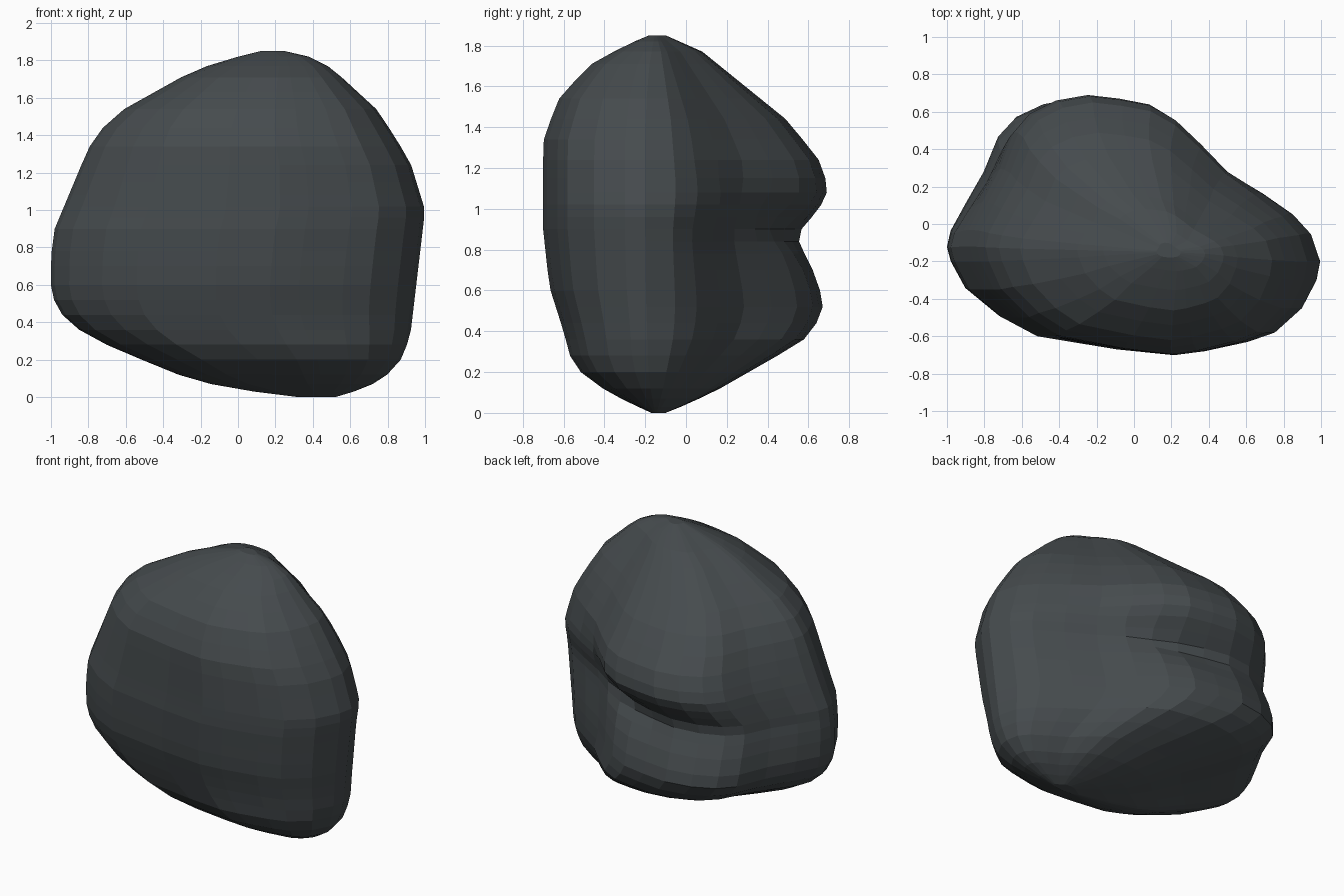
import bpy, bmesh, math

if "Cube" in bpy.data.objects:
    bpy.data.objects.remove(bpy.data.objects["Cube"])

# plan outline of the boulder (x, y), counter-clockwise from the right tip
PLAN = [(1, -.2), (.95, -.05), (.85, .06), (.68, .18), (.5, .3), (.35, .44), (.2, .57),
        (.05, .65), (-.12, .68), (-.3, .7), (-.48, .67), (-.63, .6), (-.72, .5), (-.8, .3),
        (-.9, .12), (-.98, -.03), (-1, -.12), (-.98, -.2), (-.9, -.35), (-.72, -.5),
        (-.53, -.6), (-.1, -.67), (.2, -.7), (.36, -.68), (.6, -.63), (.75, -.58),
        (.9, -.45), (.98, -.3)]

# side limits as (height, position)
LEFT = [(0, .32), (.04, 0), (.09, -.25), (.2, -.52), (.32, -.8), (.42, -.93), (.55, -1),
        (.75, -1), (.9, -.98), (1.33, -.8), (1.5, -.68), (1.74, -.25), (1.8, -.08), (1.85, .12)]
RIGHT = [(0, .52), (.03, .62), (.09, .77), (.2, .87), (.32, .92), (1, 1), (1.26, .92),
         (1.53, .75), (1.76, .5), (1.83, .36), (1.85, .25)]
FRONT = [(0, -.17), (.06, -.3), (.16, -.48), (.25, -.56), (.4, -.6), (.62, -.67), (.9, -.7),
         (1.33, -.7), (1.53, -.63), (1.7, -.48), (1.8, -.3), (1.85, -.18)]
BACK = [(0, -.1), (.04, 0), (.11, .15), (.35, .57), (.48, .67), (.56, .67), (.83, .58),
        (.89, .58), (1.06, .69), (1.13, .69), (1.24, .65), (1.43, .5), (1.77, .08), (1.85, -.1)]
LEVELS = [0, .03, .07, .12, .2, .28, .36, .44, .52, .6, .7, .78, .84, .9, .96, 1.02, 1.08,
          1.15, 1.24, 1.34, 1.44, 1.54, 1.63, 1.71, 1.77, 1.82, 1.85]
RIDGE = -.15


def at(table, z):
    for (z0, v0), (z1, v1) in zip(table, table[1:]):
        if z <= z1:
            return v0 + (v1 - v0) * (z - z0) / (z1 - z0)
    return table[-1][1]


def ring_point(px, py, z):
    x0, x1 = at(LEFT, z), at(RIGHT, z)
    back = max(0, (py - RIDGE) / .85)
    # the underside slopes up towards the back left
    px = min(1, px + .35 * back * max(0, 1 - z / .5))
    x = x0 + (px + 1) / 2 * (x1 - x0)
    if py < RIDGE:
        y = RIDGE + (py - RIDGE) * (RIDGE - at(FRONT, z)) / .55
    else:
        y = RIDGE + (at(BACK, z) - RIDGE) * back
        # crescent groove under the back bulge, rising to the right
        line = .85 + .45 * max(0, x + .1) ** 1.5
        groove = math.exp(-((z - line) / .1) ** 2) * min(1, back * 1.3)
        y -= .07 * groove * (.3 + .7 * math.exp(-((x - .15) / .3) ** 2))
    return x, y, z


# boulder: stacked rings closed at both ends
bm = bmesh.new()
rings = [[bm.verts.new(ring_point(x, y, z)) for x, y in PLAN] for z in LEVELS]
n = len(PLAN)
for a, b in zip(rings, rings[1:]):
    for i in range(n):
        j = (i + 1) % n
        bm.faces.new((a[i], a[j], b[j], b[i]))
bm.faces.new(rings[0][::-1])
bm.faces.new(rings[-1])
bmesh.ops.recalc_face_normals(bm, faces=bm.faces)
mesh = bpy.data.meshes.new("boulder")
bm.to_mesh(mesh)
bm.free()
boulder = bpy.data.objects.new("boulder", mesh)
bpy.context.collection.objects.link(boulder)

# dark slate colour
stone = bpy.data.materials.new("dark_stone")
stone.diffuse_color = (.06, .07, .075, 1)
stone.use_nodes = True
stone.node_tree.nodes["Principled BSDF"].inputs["Base Color"].default_value = stone.diffuse_color
mesh.materials.append(stone)
